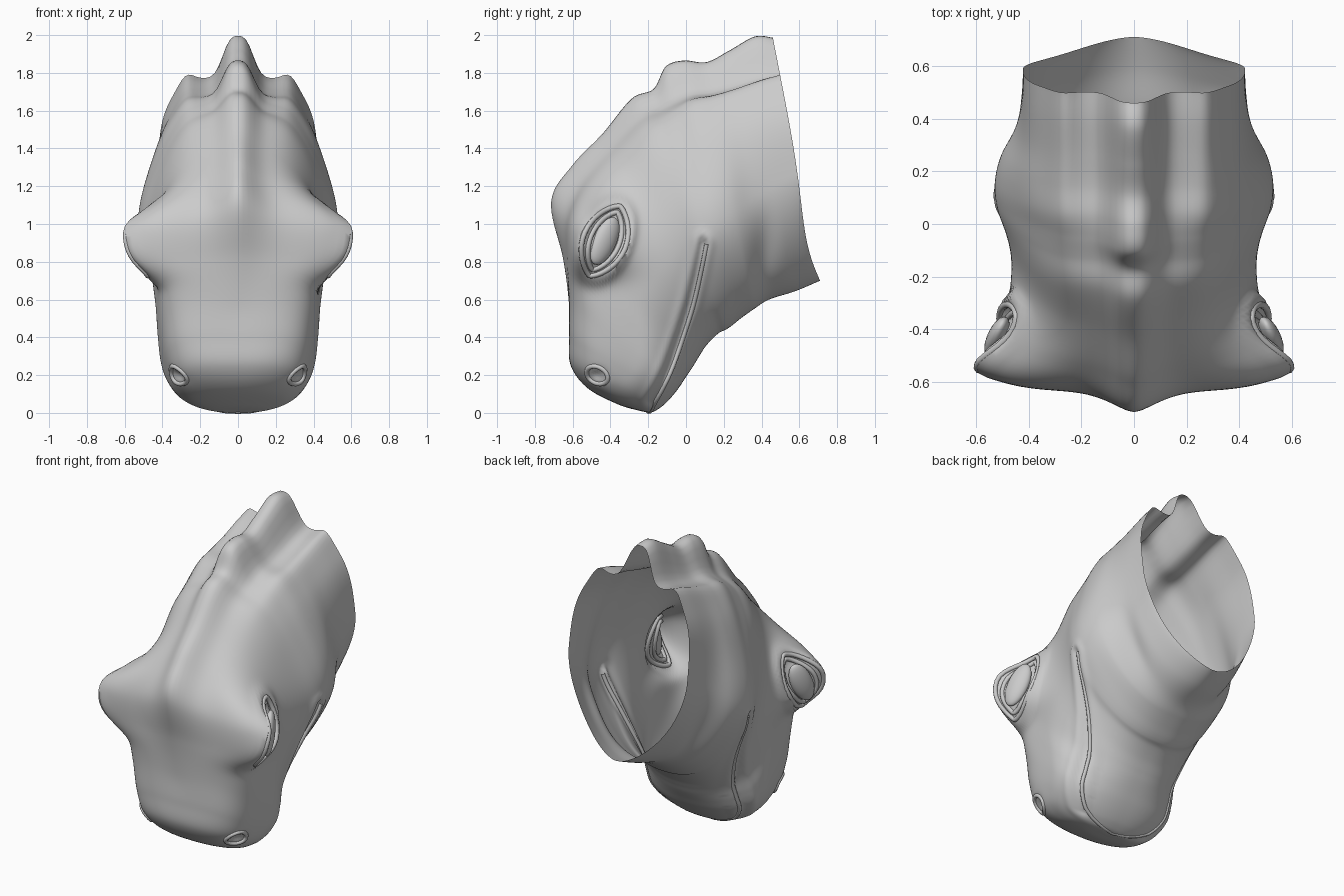
import bpy, bmesh, math
from mathutils import Vector
from mathutils.bvhtree import BVHTree

if "Cube" in bpy.data.objects:
    bpy.data.objects.remove(bpy.data.objects["Cube"])

# Sections from neck to snout tip:
# crown y,z | throat y,z | half width | crown squareness | widest point | crest height
SECTIONS = [
    (0.50, 1.78, 0.71, 0.70, 0.42, 3.2, 0.48, 0.21),
    (0.40, 1.76, 0.58, 0.645, 0.42, 3.2, 0.49, 0.235),
    (0.26, 1.72, 0.44, 0.60, 0.42, 3.2, 0.52, 0.20),
    (0.14, 1.69, 0.36, 0.55, 0.43, 3.2, 0.54, 0.17),
    (0.03, 1.68, 0.29, 0.50, 0.43, 3.1, 0.55, 0.19),
    (-0.06, 1.65, 0.24, 0.46, 0.43, 2.8, 0.55, 0.19),
    (-0.14, 1.61, 0.21, 0.44, 0.43, 2.7, 0.55, 0.11),
    (-0.25, 1.56, 0.17, 0.42, 0.425, 2.6, 0.56, 0.11),
    (-0.40, 1.40, 0.11, 0.36, 0.42, 2.6, 0.57, 0.09),
    (-0.54, 1.22, 0.07, 0.30, 0.42, 3.2, 0.56, 0.11),
    (-0.625, 1.02, 0.04, 0.25, 0.42, 4.8, 0.55, 0.135),
    (-0.63, 0.80, 0.00, 0.19, 0.42, 4.8, 0.60, 0.03),
    (-0.62, 0.58, -0.04, 0.13, 0.41, 4.0, 0.63, 0.0),
    (-0.62, 0.40, -0.08, 0.08, 0.385, 3.6, 0.60, 0.0),
    (-0.61, 0.25, -0.12, 0.04, 0.34, 2.9, 0.54, 0.0),
    (-0.52, 0.13, -0.155, 0.015, 0.265, 2.3, 0.50, 0.0),
    (-0.36, 0.045, -0.18, 0.003, 0.16, 2.0, 0.50, 0.0),
    (-0.25, 0.012, -0.20, 0.001, 0.06, 2.0, 0.50, 0.0),
]
MOUTH = [(0.09, 0.90), (0.06, 0.75), (0.02, 0.58), (-0.03, 0.42), (-0.09, 0.25),
         (-0.14, 0.14), (-0.185, 0.06)]
EYE = (-0.43, 0.91)
NOSTRIL = (-0.47, 0.20)
AX = Vector((0.40, 0.92)).normalized()
STEPS, HALF = 9, 76


def spline(rows, i, f):
    """Catmull-Rom interpolation between table rows."""
    n = len(rows) - 1
    a, b, c, d = (rows[max(0, min(n, k))] for k in (i - 1, i, i + 1, i + 2))
    return [0.5 * (2 * q + (r - p) * f + (2 * p - 5 * q + 4 * r - s) * f * f
                   + (3 * q - p - 3 * r + s) * f ** 3) for p, q, r, s in zip(a, b, c, d)]


def bump(y, z, cy, cz, ry, rz):
    return math.exp(-((y - cy) / ry) ** 2 - ((z - cz) / rz) ** 2)


def brow_bump(y, z):
    """Soft on top, abrupt underneath."""
    dz = z - 0.96
    fall = (dz / 0.20) ** 2 if dz > 0 else abs(dz / 0.22) ** 4
    return math.exp(-((y + 0.53) / 0.19) ** 2 - fall)


def mouth_distance(y, z):
    p, best = Vector((y, z)), 9.0
    for a, b in zip(MOUTH, MOUTH[1:]):
        a, b = Vector(a), Vector(b)
        t = max(0, min(1, (p - a).dot(b - a) / (b - a).length_squared))
        best = min(best, (p - a - (b - a) * t).length)
    return best


def half_section(row, s0):
    """Evenly spaced points from crown to throat on the +x side."""
    dy, dz, vy, vz, w, n, tm, h = row
    nb = 1.65 + 0.65 * min(1, s0 / 3)
    dense = []
    size = math.hypot(vy - dy, vz - dz)
    for k in range(401):
        a = math.pi * k / 400
        c, s = math.cos(a), max(0.0, math.sin(a))
        e = 2 / n if c > 0 else 2 / nb
        t = tm - tm * c ** e if c > 0 else tm + (1 - tm) * (-c) ** e
        dense.append(Vector((w * s ** e, t * size)))
    run = [0.0]
    for p, q in zip(dense, dense[1:]):
        run.append(run[-1] + (q - p).length)
    out, j = [], 0
    for k in range(HALF + 1):
        goal = run[-1] * k / HALF
        while j < 399 and run[j + 1] < goal:
            j += 1
        f = (goal - run[j]) / max(1e-9, run[j + 1] - run[j])
        out.append(dense[j].lerp(dense[j + 1], min(1, f)))
    return [(p.x, p.y / size) for p in out]


def sculpt(x, t, row, s):
    dy, dz, vy, vz, w, n, tm, h = row
    y, z = dy + (vy - dy) * t, dz + (vz - dz) * t
    side = min(1, x / w) if w > 0 else 0
    y -= 0.03 * math.sin(math.pi * min(1, max(0, t)) ** 3) * max(0, 1 - s / 2)
    # brow, cheek and jaw masses, crease behind the jaw
    new_x = x * (1 + 0.52 * brow_bump(y, z)
                 + 0.23 * bump(y, z, 0.14, 1.0, 0.23, 0.34)
                 + 0.07 * bump(y, z, -0.2, 0.8, 0.16, 0.3)
                 - 0.08 * bump(y, z, 0.42, 0.82, 0.06, 0.2))
    # eye socket, mouth groove with lips, nostril pit
    if side > 0.6:
        p = Vector((y - EYE[0], z - EYE[1]))
        u, v = p.dot(AX), p.x * AX.y - p.y * AX.x
        e = math.hypot(u / 0.21, v / 0.125)
        new_x += 0.02 * math.exp(-((e - 1.05) / 0.16) ** 2)
        new_x -= 0.05 / (1 + math.exp((e - 0.75) * 14))
        m = mouth_distance(y, z)
        new_x += 0.010 * math.exp(-((m - 0.04) / 0.025) ** 2) - 0.016 * math.exp(-(m / 0.02) ** 2)
        new_x -= 0.03 * bump(y, z, *NOSTRIL, 0.04, 0.03)
    # centre crest and paired side crests
    if t < tm:
        lift = h * math.exp(-abs(x / 0.095) ** (3 - 1.4 * min(1, max(0, (s - 6) / 4))))
        fade = max(0, 1 - s / 8)
        lift += 0.06 * fade * math.exp(-((x - 0.28) / 0.06) ** 2) * math.exp(-(t / 0.12) ** 2)
        up = Vector((dy - vy, dz - vz)).normalized()
        y, z = y + up.x * lift, z + up.y * lift
    return Vector((new_x, y, max(0.0, z)))


def finish(name, bm, angle=50):
    me = bpy.data.meshes.new(name)
    bmesh.ops.recalc_face_normals(bm, faces=bm.faces)
    bm.to_mesh(me)
    bm.free()
    ob = bpy.data.objects.new(name, me)
    bpy.context.collection.objects.link(ob)
    bpy.ops.object.select_all(action='DESELECT')
    ob.select_set(True)
    bpy.context.view_layer.objects.active = ob
    bpy.ops.object.shade_smooth_by_angle(angle=math.radians(angle))
    return ob


# Head skin: open loft from neck to snout tip
bm = bmesh.new()
rings = []
for k in range((len(SECTIONS) - 1) * STEPS + 1):
    i = min(k // STEPS, len(SECTIONS) - 2)
    row = spline(SECTIONS, i, k / STEPS - i)
    right = [sculpt(x, t, row, k / STEPS) for x, t in half_section(row, k / STEPS)]
    right[0].x = right[-1].x = 0
    left = [Vector((-p.x, p.y, p.z)) for p in right[-2:0:-1]]
    rings.append([bm.verts.new(p) for p in right + left])
for a, b in zip(rings, rings[1:]):
    for j in range(len(a)):
        q = (j + 1) % len(a)
        bm.faces.new((a[j], a[q], b[q], b[j]))
bm.faces.new(rings[-1])
bm.normal_update()
skin = BVHTree.FromBMesh(bm)
finish("head_skin", bm)


def on_skin(y, z):
    hit = skin.ray_cast(Vector((2, y, z)), Vector((-1, 0, 0)))[0]
    return hit if hit and hit.x > 0 else None


def tube(name, pts, radius, cyclic):
    """Rounded rim following the skin, one on each side."""
    for label, sx in (("right", 1), ("left", -1)):
        cu = bpy.data.curves.new(name, 'CURVE')
        cu.dimensions, cu.bevel_depth, cu.bevel_resolution = '3D', radius, 2
        sp = cu.splines.new('POLY')
        sp.points.add(len(pts) - 1)
        for q, p in zip(sp.points, pts):
            q.co = (p.x * sx, p.y, p.z, 1)
        sp.use_cyclic_u = cyclic
        ob = bpy.data.objects.new(f"{name}_{label}", cu)
        bpy.context.collection.objects.link(ob)


def loop(center, length, width, axis, almond, count=40):
    pts = []
    for k in range(count):
        a = 2 * math.pi * k / count
        u = length * math.cos(a)
        v = width * math.sin(a) * (abs(math.sin(a)) ** 0.5 if almond else 1)
        p = on_skin(center[0] + u * axis.x + v * axis.y, center[1] + u * axis.y - v * axis.x)
        if p:
            pts.append(p)
    return pts


# Eyelids and nostril rims
tube("outer_eyelid", loop(EYE, 0.20, 0.115, AX, True), 0.014, True)
tube("inner_eyelid", loop(EYE, 0.165, 0.078, AX, True), 0.014, True)
tube("nostril_rim", loop(NOSTRIL, 0.06, 0.042, Vector((0.85, -0.5)).normalized(), False, 24), 0.013, True)

# Lower lip edge, wrapping under the snout tip
side_lip = []
for i in range(len(MOUTH) - 1):
    for f in range(4):
        y, z = spline(MOUTH, i, f / 4)
        p = on_skin(y + 0.02, z - 0.005)
        if p:
            side_lip.append(p)
end = side_lip[-1]
chin = [skin.find_nearest(end.lerp(Vector((0, -0.2, 0)), math.sin(f * math.pi / 12)) +
                          Vector((0, 0, -0.03)))[0] for f in range(1, 7)]
tube("lip", side_lip + [p + Vector((0, 0, 0.006)) for p in chin], 0.012, False)

# Eyeballs
for label, sx in (("right", 1), ("left", -1)):
    c = on_skin(*EYE)
    bm = bmesh.new()
    bmesh.ops.create_uvsphere(bm, u_segments=24, v_segments=16, radius=1)
    for v in bm.verts:
        a, b, d = v.co.z * 0.135, v.co.y * 0.062, v.co.x * 0.04
        y, z = a * AX.x + b * AX.y, a * AX.y - b * AX.x
        v.co = (sx * (c.x - 0.005 + d - 0.35 * y), c.y + y, c.z + z)
    finish(f"eyeball_{label}", bm)
